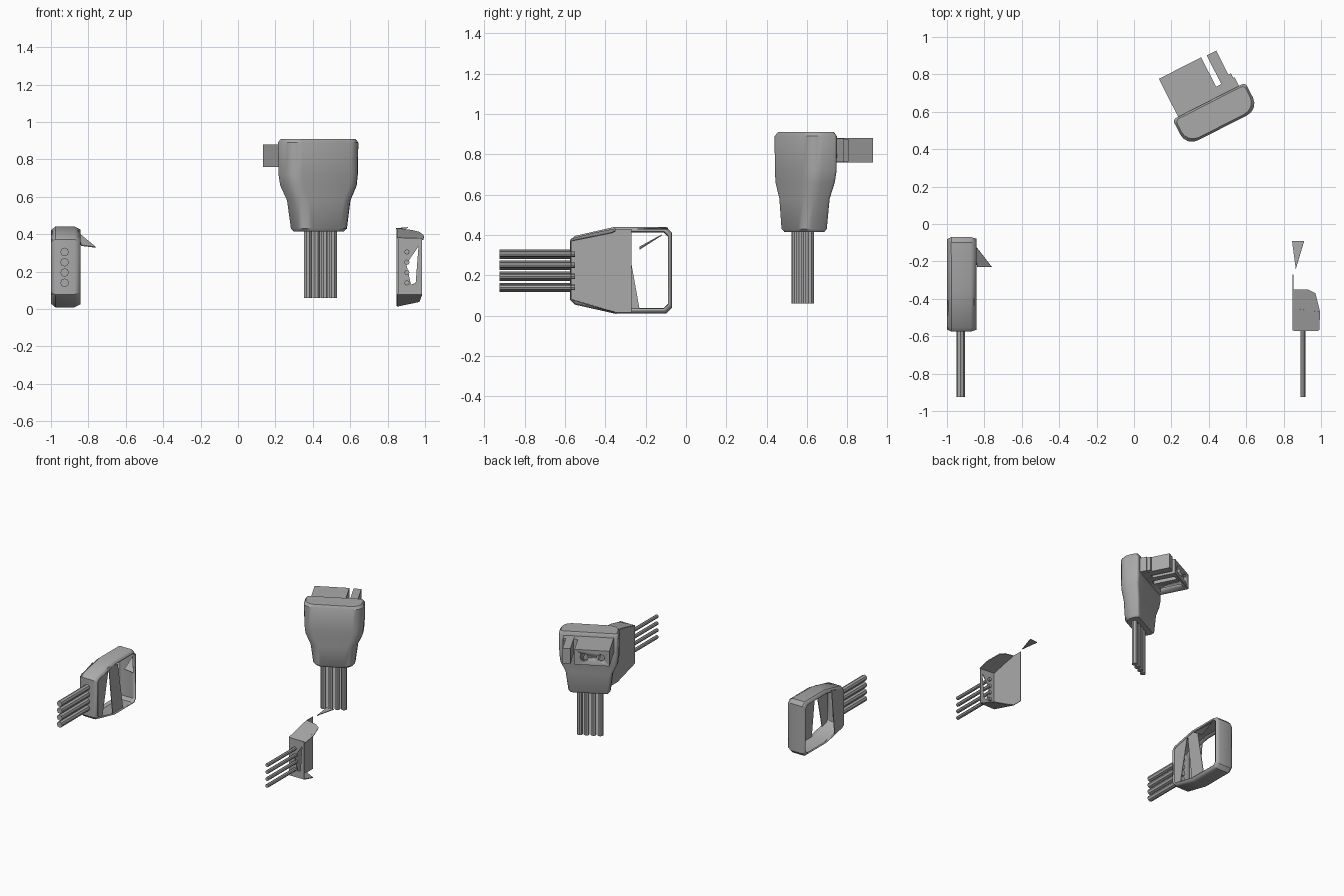
import bpy, bmesh
from math import radians, cos, sin, pi
from mathutils import Matrix, Vector

cube = bpy.data.objects.get("Cube")
if cube:
    bpy.data.objects.remove(cube)

grey = bpy.data.materials.new("plastic_grey")
grey.use_nodes = True
grey.diffuse_color = (0.4, 0.4, 0.4, 1)
grey.node_tree.nodes["Principled BSDF"].inputs["Base Color"].default_value = (0.4, 0.4, 0.4, 1)

PLUG = Matrix.Translation((0.435, 0.59, 0)) @ Matrix.Rotation(radians(27), 4, 'Z')


def finish(name, bm, matrix=None, thick=0, bevel=0, smooth=True):
    bmesh.ops.recalc_face_normals(bm, faces=bm.faces)
    mesh = bpy.data.meshes.new(name)
    bm.to_mesh(mesh)
    bm.free()
    mesh.materials.append(grey)
    ob = bpy.data.objects.new(name, mesh)
    bpy.context.collection.objects.link(ob)
    if matrix:
        ob.matrix_world = matrix
    if thick:
        m = ob.modifiers.new("Thickness", 'SOLIDIFY')
        m.thickness, m.offset = thick, 0
    if bevel:
        m = ob.modifiers.new("Rounding", 'BEVEL')
        m.width, m.segments, m.limit_method = bevel, 2, 'ANGLE'
    if smooth:
        bpy.ops.object.select_all(action='DESELECT')
        ob.select_set(True)
        bpy.context.view_layer.objects.active = ob
        bpy.ops.object.shade_smooth_by_angle(angle=radians(35))
    return ob


def panel(name, *polys):
    bm = bmesh.new()
    for poly in polys:
        bm.faces.new([bm.verts.new(p) for p in poly])
    return finish(name, bm, thick=0.005, smooth=False)


def side(x, *yz):
    return [(x, y, z) for y, z in yz]


def box(name, lo, hi, matrix=None, bevel=0):
    bm = bmesh.new()
    bmesh.ops.create_cube(bm, size=1)
    for v in bm.verts:
        v.co = [lo[i] + (v.co[i] + 0.5) * (hi[i] - lo[i]) for i in range(3)]
    return finish(name, bm, matrix, bevel=bevel)


def rod(name, a, b, radius, matrix=None, sides=8):
    a, b = Vector(a), Vector(b)
    bm = bmesh.new()
    turn = (b - a).to_track_quat('Z', 'Y').to_matrix().to_4x4()
    bmesh.ops.create_cone(bm, cap_ends=True, segments=sides, radius1=radius, radius2=radius,
                          depth=(b - a).length, matrix=Matrix.Translation((a + b) / 2) @ turn)
    return finish(name, bm, matrix)


def cut(target, cutter):
    cutter.hide_render = True
    cutter.hide_set(True)
    m = target.modifiers.new("Cut", 'BOOLEAN')
    m.operation, m.object, m.solver = 'DIFFERENCE', cutter, 'EXACT'


# Plug body: rounded sections lofted upward
def section(hw, front, back, z):
    pts = []
    for cx, cy, r, start in ((hw, back, 0.02, 0), (-hw, back, 0.02, 90),
                             (-hw, front, 0.07, 180), (hw, front, 0.07, 270)):
        ox, oy = cx - r * (1 if cx > 0 else -1), cy - r * (1 if cy > 0 else -1)
        for k in range(5):
            a = radians(start + k * 22.5)
            pts.append((ox + r * cos(a), oy + r * sin(a), z))
    return pts


bm = bmesh.new()
loops = [[bm.verts.new(p) for p in section(*s)] for s in (
    (0.14, -0.07, 0.045, 0.415), (0.152, -0.08, 0.052, 0.43), (0.172, -0.082, 0.058, 0.58),
    (0.208, -0.085, 0.068, 0.66), (0.215, -0.085, 0.075, 0.72), (0.218, -0.085, 0.075, 0.89),
    (0.206, -0.073, 0.065, 0.91))]
for low, high in zip(loops, loops[1:]):
    for i in range(len(low)):
        j = (i + 1) % len(low)
        bm.faces.new((low[i], low[j], high[j], high[i]))
bm.faces.new(loops[0])
bm.faces.new(loops[-1])
finish("plug_body", bm, PLUG)

# Plug socket block with two round holes and open grooves below
block = box("socket_block", (-0.185, 0.05, 0.76), (0.069, 0.303, 0.88), PLUG)
for i, u in enumerate((-0.12, 0.0)):
    cut(block, rod(f"socket_hole_cutter_{i}", (u, 0.12, 0.82), (u, 0.4, 0.82), 0.03, PLUG))
    cut(block, box(f"groove_cutter_{i}", (u - 0.02, 0.1, 0.7), (u + 0.02, 0.28, 0.80), PLUG))
box("side_prong", (0.10, 0.05, 0.76), (0.157, 0.298, 0.88), PLUG)
box("side_prong_base", (0.06, 0.05, 0.762), (0.18, 0.127, 0.878), PLUG)
box("side_prong_step", (0.10, 0.05, 0.765), (0.172, 0.155, 0.875), PLUG)
for i in range(4):
    u = (i - 1.5) * 0.05
    rod(f"plug_wire_{i}", (u, -0.012, 0.06), (u, -0.012, 0.44), 0.022, PLUG)

# Wires of the two side connectors
for i, z in enumerate((0.14, 0.195, 0.25, 0.305)):
    rod(f"right_wire_{i}", (-0.927, -0.925, z), (-0.927, -0.55, z), 0.023)
    rod(f"left_wire_{i}", (0.903, -0.925, z), (0.903, -0.55, z), 0.014)

# Right connector: a hollow band with open sides
bm = bmesh.new()
outline = [(-0.57, 0.08), (-0.57, 0.37), (-0.55, 0.39), (-0.35, 0.435), (-0.10, 0.435),
           (-0.075, 0.41), (-0.075, 0.04), (-0.10, 0.015), (-0.35, 0.015), (-0.55, 0.06)]
rings = []
for x, inset in ((-0.996, 0.022), (-0.975, 0), (-0.875, 0), (-0.845, 0.018)):
    rings.append([bm.verts.new((x, -0.32 + (y + 0.32) * (1 - inset * 2),
                                0.225 + (z - 0.225) * (1 - inset * 4))) for y, z in outline])
for a, b in zip(rings, rings[1:]):
    for i in range(len(a)):
        j = (i + 1) % len(a)
        bm.faces.new((a[i], a[j], b[j], b[i]))
finish("right_shell", bm, thick=0.012)

# Broken side walls and loose flap of the right connector
panel("right_inner_wall",
      side(-0.855, (-0.565, 0.08), (-0.565, 0.37), (-0.41, 0.42), (-0.49, 0.06)),
      side(-0.855, (-0.41, 0.42), (-0.36, 0.03), (-0.23, 0.03), (-0.30, 0.42)))
panel("right_outer_wall",
      side(-0.995, (-0.565, 0.08), (-0.565, 0.37), (-0.41, 0.42), (-0.45, 0.05)))
panel("right_flap", [(-0.845, -0.12, 0.40), (-0.76, -0.23, 0.33), (-0.84, -0.23, 0.34)])

# Left connector: open shell of front, top, bottom and one wall
rim = [(0.855, -0.57, 0.08), (0.985, -0.57, 0.08), (0.985, -0.57, 0.38), (0.855, -0.57, 0.38)]
hole = [(0.925, -0.57, 0.13), (0.95, -0.57, 0.14), (0.965, -0.57, 0.335), (0.90, -0.57, 0.24)]
panel("left_front", *[(rim[i], rim[(i + 1) % 4], hole[(i + 1) % 4], hole[i]) for i in range(4)])
panel("left_top",
      [(0.85, -0.57, 0.38), (0.99, -0.57, 0.37), (0.995, -0.47, 0.39), (0.85, -0.45, 0.41)],
      [(0.85, -0.45, 0.41), (0.995, -0.47, 0.39), (0.97, -0.37, 0.41), (0.93, -0.35, 0.42),
       (0.85, -0.35, 0.43)])
panel("left_bottom",
      [(0.85, -0.57, 0.08), (0.985, -0.57, 0.08), (0.97, -0.44, 0.04), (0.85, -0.35, 0.015)])
panel("left_wall",
      side(0.85, (-0.57, 0.08), (-0.57, 0.38), (-0.35, 0.43), (-0.27, 0.43),
           (-0.27, 0.015), (-0.35, 0.015)))
panel("left_flap", [(0.845, -0.09, 0.43), (0.91, -0.09, 0.435), (0.865, -0.24, 0.43)])
